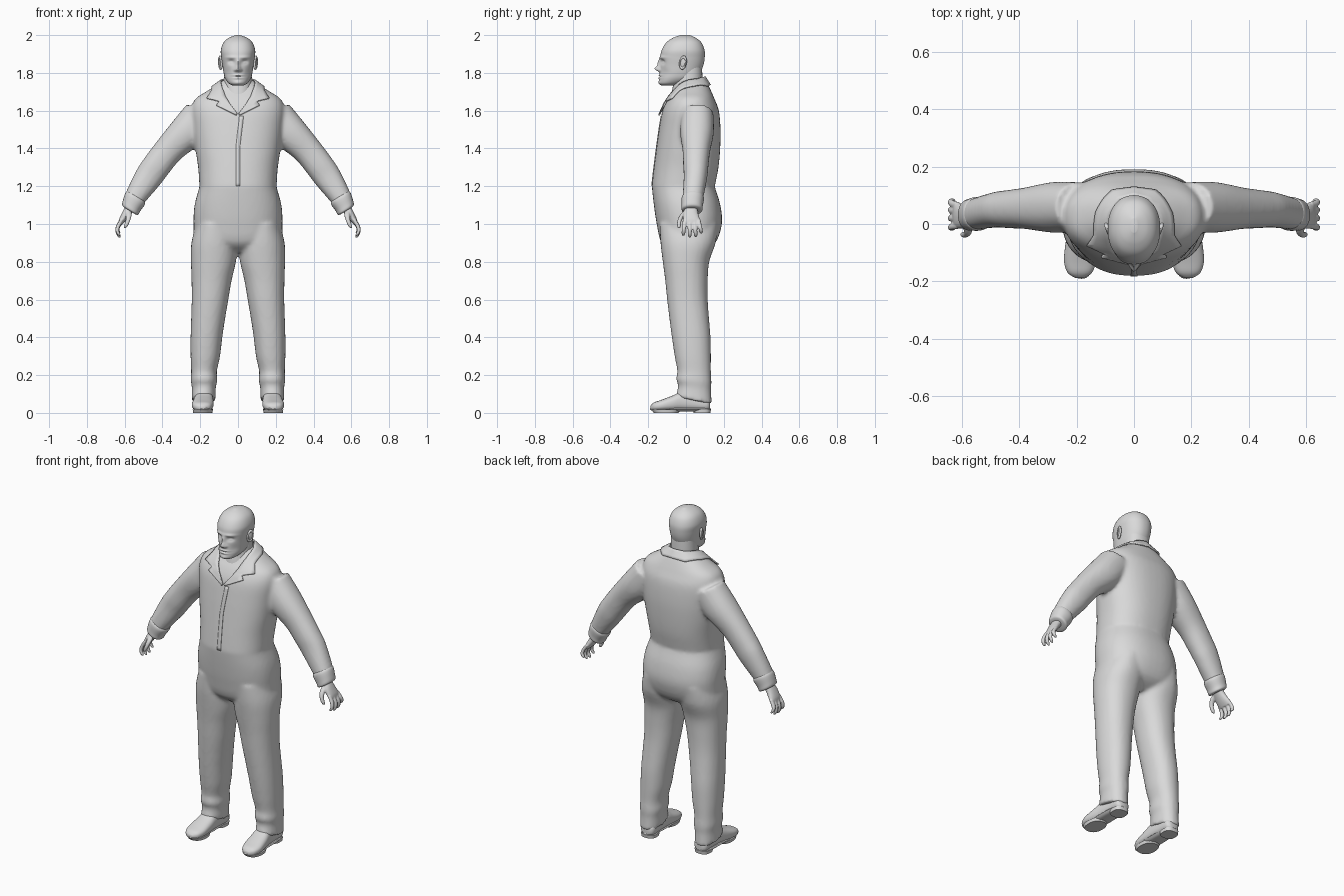
import bpy, bmesh, math
from mathutils import Vector, Matrix

if "Cube" in bpy.data.objects:
    bpy.data.objects.remove(bpy.data.objects["Cube"])

grey = bpy.data.materials.new("plain grey")
grey.diffuse_color = (0.7, 0.7, 0.7, 1)
grey.use_nodes = True
grey.node_tree.nodes["Principled BSDF"].inputs["Base Color"].default_value = grey.diffuse_color

X, Y, Z = Vector((1, 0, 0)), Vector((0, 1, 0)), Vector((0, 0, 1))
ARM = Vector((0.85, 0, 0.53)).normalized()      # across the sleeve


def lv(z, y0, y1, hx, cx=0.0):
    """Level ring given by height, front, back, half width and centre."""
    return (cx, (y0 + y1) / 2, z, hx, (y1 - y0) / 2)


def spline(rings, steps):
    """Smooth in-between rings."""
    out, n = [], len(rings)
    for i in range(n - 1):
        p = [rings[max(0, min(n - 1, i + k))] for k in (-1, 0, 1, 2)]
        for s in range(steps):
            t = s / steps
            out.append([0.5 * (2 * b + (c - a) * t + (2 * a - 5 * b + 4 * c - d) * t * t
                               + (3 * b - a - 3 * c + d) * t ** 3) for a, b, c, d in zip(*p)])
    return out + [list(rings[-1])]


def loft(bm, rings, u=X, v=Y, segs=32, steps=4, power=2.2):
    """Capped tube through rings of (x, y, z, half size along u, along v)."""
    loops = []
    for x, y, z, a, b in spline(rings, steps):
        loop = []
        for k in range(segs):
            t = 2 * math.pi * k / segs
            c, s = math.cos(t), math.sin(t)
            c = math.copysign(abs(c) ** (2 / power), c)
            s = math.copysign(abs(s) ** (2 / power), s)
            loop.append(bm.verts.new(Vector((x, y, z)) + u * (max(a, .002) * c) + v * (max(b, .002) * s)))
        loops.append(loop)
    for l0, l1 in zip(loops, loops[1:]):
        for k in range(segs):
            j = (k + 1) % segs
            bm.faces.new((l0[k], l0[j], l1[j], l1[k]))
    bm.faces.new(loops[0])
    bm.faces.new(loops[-1])


def mirror(bm):
    geo = bmesh.ops.duplicate(bm, geom=bm.verts[:] + bm.edges[:] + bm.faces[:])["geom"]
    for v in geo:
        if isinstance(v, bmesh.types.BMVert):
            v.co.x = -v.co.x


def finish(bm, name, voxel=0, smooth=0, angle=45):
    bmesh.ops.recalc_face_normals(bm, faces=bm.faces[:])
    me = bpy.data.meshes.new(name)
    bm.to_mesh(me)
    bm.free()
    me.materials.append(grey)
    ob = bpy.data.objects.new(name, me)
    bpy.context.collection.objects.link(ob)
    bpy.ops.object.select_all(action='DESELECT')
    ob.select_set(True)
    bpy.context.view_layer.objects.active = ob
    bpy.ops.object.shade_smooth_by_angle(angle=math.radians(angle))
    if voxel:
        m = ob.modifiers.new("blend", 'REMESH')
        m.mode, m.voxel_size, m.use_smooth_shade = 'VOXEL', voxel, True
        m = ob.modifiers.new("soften", 'SMOOTH')
        m.factor, m.iterations = 0.5, smooth
    return ob


# Coverall: legs and sleeves mirrored, then fused with the torso
bm = bmesh.new()
loft(bm, [lv(1.0, -.14, .17, .10, .12), lv(.9, -.135, .157, .122, .125), lv(.8, -.123, .123, .119, .13),
          lv(.7, -.11, .115, .106, .14), lv(.6, -.10, .115, .097, .148), lv(.5, -.088, .122, .09, .158),
          lv(.4, -.075, .13, .084, .167), lv(.3, -.06, .132, .078, .173), lv(.22, -.046, .132, .068, .18),
          lv(.17, -.052, .135, .070, .18), lv(.13, -.042, .133, .063, .181), lv(.065, -.055, .137, .063, .183)])
for v in bm.verts:                               # hem drops toward the heel
    v.co.z -= max(0, 1 - v.co.z / .25) * .28 * (v.co.y - .045)
loft(bm, [(.19, .06, 1.585, .095, .085), (.27, .058, 1.485, .096, .089), (.368, .055, 1.388, .079, .073),
          (.43, .052, 1.31, .076, .067), (.476, .05, 1.245, .073, .062), (.553, .035, 1.126, .054, .054),
          (.565, .033, 1.09, .046, .048)], u=ARM)
mirror(bm)
loft(bm, [lv(.85, -.07, .08, .09), lv(.9, -.13, .155, .22), lv(1.0, -.155, .19, .235), lv(1.1, -.17, .182, .23),
          lv(1.19, -.18, .155, .206), lv(1.21, -.18, .155, .205), lv(1.3, -.17, .172, .211),
          lv(1.4, -.157, .181, .226), lv(1.5, -.143, .183, .238), lv(1.6, -.125, .174, .246),
          lv(1.66, -.098, .152, .228), lv(1.70, -.07, .135, .17), lv(1.735, -.05, .118, .115),
          lv(1.76, -.035, .10, .085)], segs=48, power=2.35)
coverall = finish(bm, "coverall", .011, 4)

# Rolled cuffs
bm = bmesh.new()
loft(bm, [(.535, .037, 1.15, .046, .048), (.543, .036, 1.137, .06, .059), (.563, .033, 1.098, .054, .056),
          (.571, .032, 1.075, .05, .054), (.574, .032, 1.07, .036, .04)], u=ARM)
mirror(bm)
finish(bm, "cuffs")

# Hands: palm, four curled fingers and a thumb
bm = bmesh.new()
loft(bm, [(.555, .032, 1.12, .028, .03), (.572, .028, 1.085, .025, .033), (.592, .025, 1.055, .022, .04),
          (.614, .03, 1.02, .017, .045), (.624, .032, 1.0, .011, .042)], u=ARM, segs=20)
for y, spread, length in ((-.006, -.008, .9), (.02, 0, 1), (.045, .006, .97), (.066, .014, .78)):
    loft(bm, [(.614, y, 1.025, .011, .011), (.634, y + spread * .4, 1.025 - .04 * length, .011, .0115),
              (.639, y + spread * .8, 1.025 - .066 * length, .0095, .0105),
              (.632, y + spread, 1.025 - .087 * length, .009, .0095),
              (.625, y + spread, 1.025 - .098 * length, .004, .004)], segs=12)
loft(bm, [(.58, .01, 1.075, .015, .016), (.578, -.02, 1.045, .015, .014), (.584, -.035, 1.015, .012, .011),
          (.594, -.037, .99, .011, .01), (.6, -.036, .977, .005, .005)], segs=12)
mirror(bm)
finish(bm, "hands", .004, 2)

# Shoes with soles and heels
bm = bmesh.new()


def along(y, z0, z1, hx, cx):
    return (cx, y, (z0 + z1) / 2, hx, (z1 - z0) / 2)


loft(bm, [along(.128, .02, .06, .025, .178), along(.11, .01, .085, .043, .178), along(.05, .01, .10, .046, .178),
          along(-.02, .01, .112, .05, .18), along(-.07, .01, .092, .055, .184), along(-.13, .01, .069, .056, .188),
          along(-.17, .012, .055, .042, .189), along(-.188, .018, .038, .015, .189)], v=Z, power=2.5)
mirror(bm)
finish(bm, "shoes")
bm = bmesh.new()
loft(bm, [(.183, -.025, .008, .03, .13), (.183, -.027, .013, .042, .157), (.183, -.03, .021, .05, .161),
          (.183, -.03, .026, .045, .158)], steps=1, power=2.7)
loft(bm, [(.179, .085, 0, .044, .044), (.179, .085, .02, .046, .047)], steps=1, power=2.8)
loft(bm, [(.187, -.105, 0, .05, .066), (.187, -.105, .018, .053, .078)], steps=1, power=2.3)
mirror(bm)
finish(bm, "soles", angle=35)

# Head, with the face pushed in and out by soft bumps
bm = bmesh.new()
loft(bm, [lv(1.733, -.128, -.05, .028), lv(1.745, -.14, -.01, .05), lv(1.77, -.14, .05, .068),
          lv(1.80, -.138, .075, .076), lv(1.84, -.136, .092, .082), lv(1.88, -.136, .099, .088),
          lv(1.92, -.129, .098, .091), lv(1.96, -.105, .082, .077), lv(1.985, -.07, .053, .05),
          lv(2.0, -.03, .02, .012)], segs=96, steps=10)
BUMPS = ((0, 1.822, .013, .014, -.026), (0, 1.85, .010, .025, -.014),      # nose
         (.014, 1.815, .008, .008, -.010),                                 # nostrils
         (.036, 1.858, .016, .012, .014), (.036, 1.855, .009, .006, -.006),  # eyes
         (.035, 1.882, .030, .008, -.006),                                 # brows
         (0, 1.787, .026, .005, -.006), (0, 1.772, .022, .005, -.006),     # lips
         (0, 1.780, .028, .003, .004), (0, 1.748, .022, .013, -.006),      # mouth line, chin
         (.055, 1.80, .020, .025, .006))                                   # cheeks
for v in bm.verts:
    front = max(0, min(1, (-v.co.y - .03) / .06))
    ax, z = abs(v.co.x), v.co.z
    v.co.y += front * sum(d * math.exp(-((ax - x0) / rx) ** 2 - ((z - z0) / rz) ** 2)
                          for x0, z0, rx, rz, d in BUMPS)
finish(bm, "head", angle=60)

bm = bmesh.new()
loft(bm, [lv(1.64, -.09, .08, .08), lv(1.70, -.076, .085, .077), lv(1.76, -.062, .087, .074),
          lv(1.83, -.05, .085, .07)])
finish(bm, "neck")


def torus(bm, mat, major, minor, n=32, m=10):
    grid = [[bm.verts.new(mat @ Vector(((major + minor * math.cos(q)) * math.cos(p),
                                        (major + minor * math.cos(q)) * math.sin(p), minor * math.sin(q))))
             for q in (2 * math.pi * j / m for j in range(m))] for p in (2 * math.pi * i / n for i in range(n))]
    for i in range(n):
        for j in range(m):
            a, b, j2 = grid[i], grid[(i + 1) % n], (j + 1) % m
            bm.faces.new((a[j], b[j], b[j2], a[j2]))


# Ears: rim and inner dish
bm = bmesh.new()
place = (Matrix.Translation((.093, -.016, 1.854)) @ Matrix.Rotation(math.radians(-20), 4, 'Z')
         @ Matrix.Rotation(math.radians(-10), 4, 'X') @ Matrix.Rotation(math.radians(90), 4, 'Y'))
torus(bm, place @ Matrix.Diagonal((1.55, .85, 1.3, 1)), .019, .0055)
bmesh.ops.create_uvsphere(bm, u_segments=16, v_segments=10, radius=1,
                          matrix=place @ Matrix.Diagonal((.03, .017, .006, 1)))
mirror(bm)
finish(bm, "ears")

# Undershirt neckband
bm = bmesh.new()
torus(bm, Matrix.Translation((0, 0, 1.713)) @ Matrix.Rotation(math.radians(28), 4, 'X')
      @ Matrix.Diagonal((1, 1.1, 1, 1)), .08, .007, 40)
finish(bm, "undershirt_neckband")


def cloth(bm, name, mode, offset, thick):
    """Thin cloth laid over the coverall."""
    ob = finish(bm, name)
    m = ob.modifiers.new("lay", 'SHRINKWRAP')
    m.target, m.wrap_mode, m.offset = coverall, mode, offset
    m = ob.modifiers.new("cloth", 'SOLIDIFY')
    m.thickness, m.offset = thick, 0


# Fold-over collar with notched lapels
inner = [(0, .10, 1.78), (.05, .085, 1.775), (.08, .03, 1.757), (.082, -.04, 1.72), (.066, -.09, 1.675),
         (.045, -.115, 1.64), (.004, -.14, 1.585)]
outer = [(0, .128, 1.735), (.075, .118, 1.73), (.125, .04, 1.718), (.135, -.03, 1.70), (.165, -.075, 1.665),
         (.10, -.105, 1.65), (.008, -.143, 1.575)]
bm = bmesh.new()
for side in (1, -1):
    pts = [[bm.verts.new((side * p[0], p[1], p[2])) for p in row] for row in (inner, outer)]
    for k in range(6):
        bm.faces.new((pts[0][k], pts[0][k + 1], pts[1][k + 1], pts[1][k]))
    tip = bm.verts.new((side * .115, -.115, 1.628))            # lapel point
    bm.faces.new((pts[1][5], pts[1][6], tip))
bmesh.ops.remove_doubles(bm, verts=bm.verts[:], dist=.0005)
bmesh.ops.subdivide_edges(bm, edges=bm.edges[:], cuts=3, use_grid_fill=True)
cloth(bm, "collar", 'OUTSIDE', .006, .008)

# Front flap running from the collar to the waist
bm = bmesh.new()
rows = []
for i in range(21):
    z = 1.2 + .385 * i / 20
    lean = .02 * max(0, (z - 1.42) / .16)
    rows.append([bm.verts.new((x + lean, -.2, z)) for x in (-.012, 0, .012)])
for r0, r1 in zip(rows, rows[1:]):
    for k in range(2):
        bm.faces.new((r0[k], r0[k + 1], r1[k + 1], r1[k]))
cloth(bm, "front_flap", 'ABOVE_SURFACE', .001, .004)
